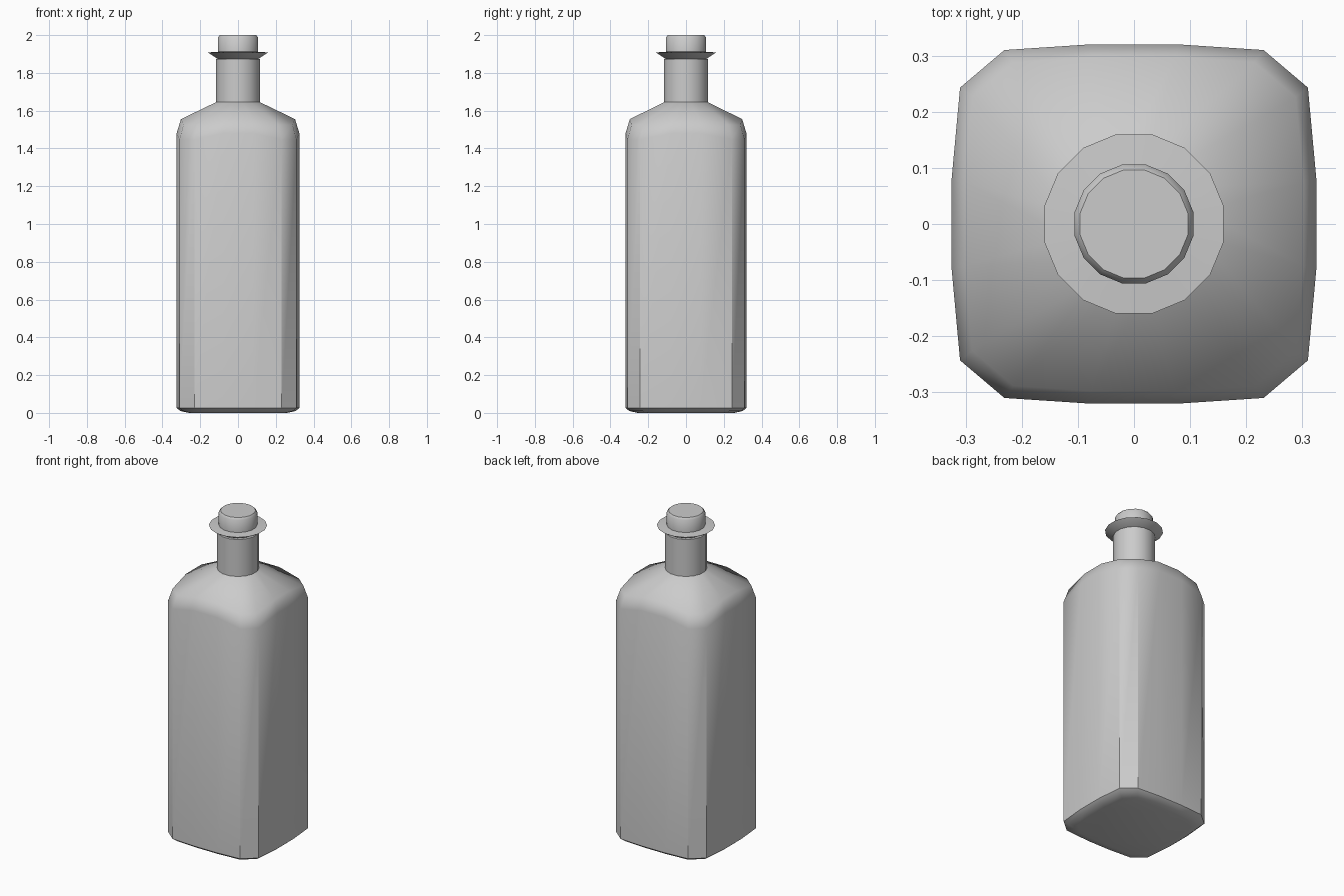
import bpy, bmesh, math

cube = bpy.data.objects.get("Cube")
if cube:
    bpy.data.objects.remove(cube)

grey = bpy.data.materials.new("plain_grey")
grey.use_nodes = True
grey.diffuse_color = (0.6, 0.6, 0.6, 1)
grey.node_tree.nodes["Principled BSDF"].inputs["Base Color"].default_value = (0.6, 0.6, 0.6, 1)

SIDES = 16


def circle(radius, z):
    """Round ring with its points half a step off the axes."""
    angles = [(i + 0.5) * math.tau / SIDES for i in range(SIDES)]
    return [(radius * math.cos(a), radius * math.sin(a), z) for a in angles]


def bowed_square(scale, z, corner_drop=0.0):
    """Square ring with bowed sides and cut corners."""
    quarter = [(0.325, 0.08), (0.31, 0.243), (0.231, 0.31), (0.08, 0.32)]
    outline = quarter + [(-x, y) for x, y in reversed(quarter)]
    outline += [(-x, -y) for x, y in outline]
    return [(x * scale, y * scale, z - (corner_drop if i % 4 in (1, 2) else 0))
            for i, (x, y) in enumerate(outline)]


def loft(name, rings, sharp_span=None):
    """Skin a stack of rings, cap both ends and shade smoothly."""
    bm = bmesh.new()
    loops = [[bm.verts.new(p) for p in ring] for ring in rings]
    for low, high in zip(loops, loops[1:]):
        for i in range(SIDES):
            j = (i + 1) % SIDES
            bm.faces.new((low[i], low[j], high[j], high[i]))
    bm.faces.new(loops[0][::-1])
    bm.faces.new(loops[-1])
    mesh = bpy.data.meshes.new(name)
    bm.to_mesh(mesh)
    bm.free()
    mesh.materials.append(grey)
    obj = bpy.data.objects.new(name, mesh)
    bpy.context.collection.objects.link(obj)
    bpy.ops.object.select_all(action='DESELECT')
    obj.select_set(True)
    bpy.context.view_layer.objects.active = obj
    bpy.ops.object.shade_smooth_by_angle(angle=math.radians(50))
    # Crisp upright edges where the flat sides meet the cut corners
    if sharp_span:
        for edge in mesh.edges:
            a, b = sorted(edge.vertices)
            if sharp_span == (a // SIDES, b // SIDES) and a % 4 in (1, 2):
                edge.use_edge_sharp = True
    return obj


# Bottle: bevelled base, square body, sloping shoulder, round neck
loft("bottle", [
    bowed_square(0.8, 0.0),
    bowed_square(0.94, 0.01),
    bowed_square(1.0, 0.026),
    bowed_square(1.0, 1.48, 0.033),
    bowed_square(0.93, 1.555, 0.03),
    circle(0.118, 1.645),
    circle(0.118, 1.873),
], sharp_span=(2, 3))

# Stopper: flared collar with a round cap
loft("stopper", [
    circle(0.095, 1.865),
    circle(0.163, 1.908),
    circle(0.108, 1.912),
    circle(0.108, 1.988),
    circle(0.098, 2.0),
])
